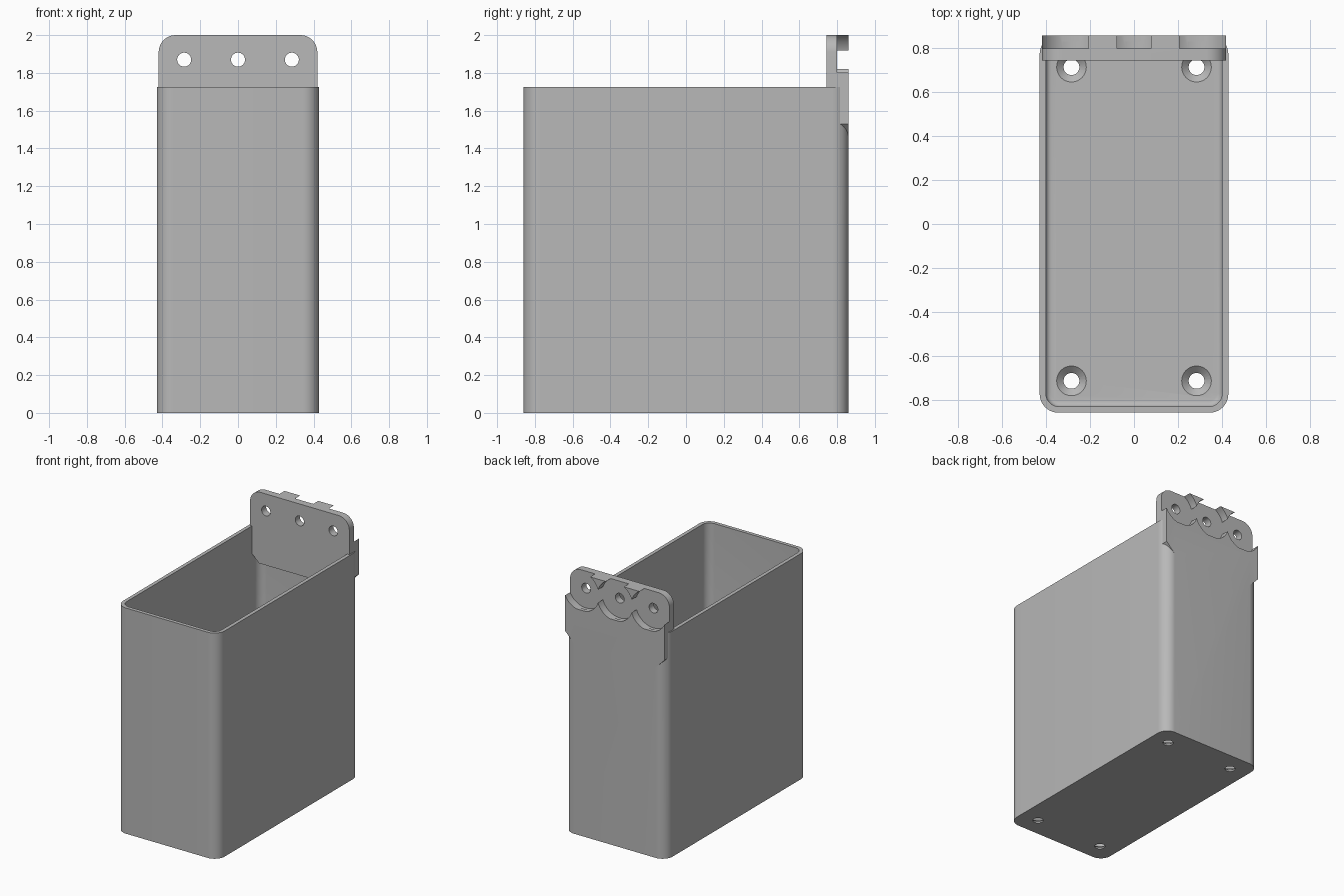
import bpy, bmesh, math
from mathutils import Matrix, Vector

old = bpy.data.objects.get("Cube")
if old:
    bpy.data.objects.remove(old, do_unlink=True)

W, D, H = 0.43, 0.86, 1.725      # half width, half depth, bin height
WALL, FLOOR = 0.028, 0.04
HOLE_X, HOLE_Z = 0.285, 1.87

grey = bpy.data.materials.new("light grey plastic")
grey.use_nodes = True
grey.diffuse_color = (0.48, 0.48, 0.48, 1)
grey.node_tree.nodes["Principled BSDF"].inputs["Base Color"].default_value = grey.diffuse_color


def add_object(name, bm):
    bmesh.ops.recalc_face_normals(bm, faces=bm.faces)
    mesh = bpy.data.meshes.new(name)
    bm.to_mesh(mesh)
    bm.free()
    mesh.materials.append(grey)
    obj = bpy.data.objects.new(name, mesh)
    bpy.context.collection.objects.link(obj)
    return obj


def arc(cx, cy, r, start, steps=10):
    """Quarter circle of points, counter-clockwise from start degrees."""
    angles = [math.radians(start + 90 * i / steps) for i in range(steps + 1)]
    return [(cx + r * math.cos(a), cy + r * math.sin(a)) for a in angles]


def rounded_rect(hx, hy, r):
    x, y = hx - r, hy - r
    return arc(x, y, r, 0) + arc(-x, y, r, 90) + arc(-x, -y, r, 180) + arc(x, -y, r, 270)


def prism(name, points, extrude, floor_bevel=0):
    bm = bmesh.new()
    base = bm.faces.new([bm.verts.new(p) for p in points])
    rim = list(base.edges)
    top = bmesh.ops.extrude_face_region(bm, geom=[base], use_keep_orig=True)
    bmesh.ops.translate(bm, vec=extrude,
                        verts=[v for v in top["geom"] if isinstance(v, bmesh.types.BMVert)])
    bmesh.ops.recalc_face_normals(bm, faces=bm.faces)
    if floor_bevel:
        bmesh.ops.bevel(bm, geom=rim, offset=floor_bevel, segments=4,
                        profile=0.5, affect='EDGES')
    return add_object(name, bm)


def cone(name, centre, r1, r2, depth, along_y=False):
    bm = bmesh.new()
    turn = Matrix.Rotation(math.pi / 2, 4, 'X') if along_y else Matrix()
    bmesh.ops.create_cone(bm, cap_ends=True, segments=48, radius1=r1, radius2=r2,
                          depth=depth, matrix=Matrix.Translation(Vector(centre)) @ turn)
    return add_object(name, bm)


def combine(target, other, operation):
    mod = target.modifiers.new("combine", 'BOOLEAN')
    mod.operation, mod.object, mod.solver = operation, other, 'EXACT'
    bpy.context.view_layer.update()
    result = target.evaluated_get(bpy.context.evaluated_depsgraph_get())
    mesh = bpy.data.meshes.new_from_object(result)
    target.modifiers.clear()
    target.data = mesh
    bpy.data.objects.remove(other, do_unlink=True)


# Hollow bin with rounded corners
bin_body = prism("bin", [(x, y, 0) for x, y in rounded_rect(W, D, 0.085)], (0, 0, H))
cavity = prism("cavity_cutter",
               [(x, y, FLOOR) for x, y in rounded_rect(W - WALL, D - WALL, 0.06)],
               (0, 0, H), floor_bevel=0.025)
combine(bin_body, cavity, 'DIFFERENCE')

# Mounting bracket: rounded top, corners sloping in towards the bin below
PX, TOP, R = 0.42, 2.0, 0.09
outline = [(-0.345, 1.455), (0.345, 1.455), (PX, 1.53)]
outline += arc(PX - R, TOP - R, R, 0) + arc(R - PX, TOP - R, R, 90) + [(-PX, 1.53)]
bracket = prism("bracket", [(x, 0.745, z) for x, z in outline], (0, D - 0.745, 0))

# Round recesses in the back of the bracket, each with a screw hole
for x in (-HOLE_X, 0, HOLE_X):
    combine(bracket, cone("recess_cutter", (x, 0.9, HOLE_Z), 0.151, 0.151, 0.2, True), 'DIFFERENCE')
    combine(bracket, cone("screw_cutter", (x, 0.8, HOLE_Z), 0.037, 0.037, 0.4, True), 'DIFFERENCE')
combine(bin_body, bracket, 'UNION')

# Countersunk holes in the floor
for x in (-HOLE_X, HOLE_X):
    for y in (-0.715, 0.715):
        combine(bin_body, cone("hole_cutter", (x, y, 0), 0.036, 0.036, 0.2), 'DIFFERENCE')
        combine(bin_body, cone("countersink_cutter", (x, y, 0.027), 0.034, 0.072, 0.034), 'DIFFERENCE')

bin_body.name = "wall_mounted_bin"
bpy.ops.object.select_all(action='DESELECT')
bin_body.select_set(True)
bpy.context.view_layer.objects.active = bin_body
bpy.ops.object.shade_smooth_by_angle(angle=math.radians(30))
